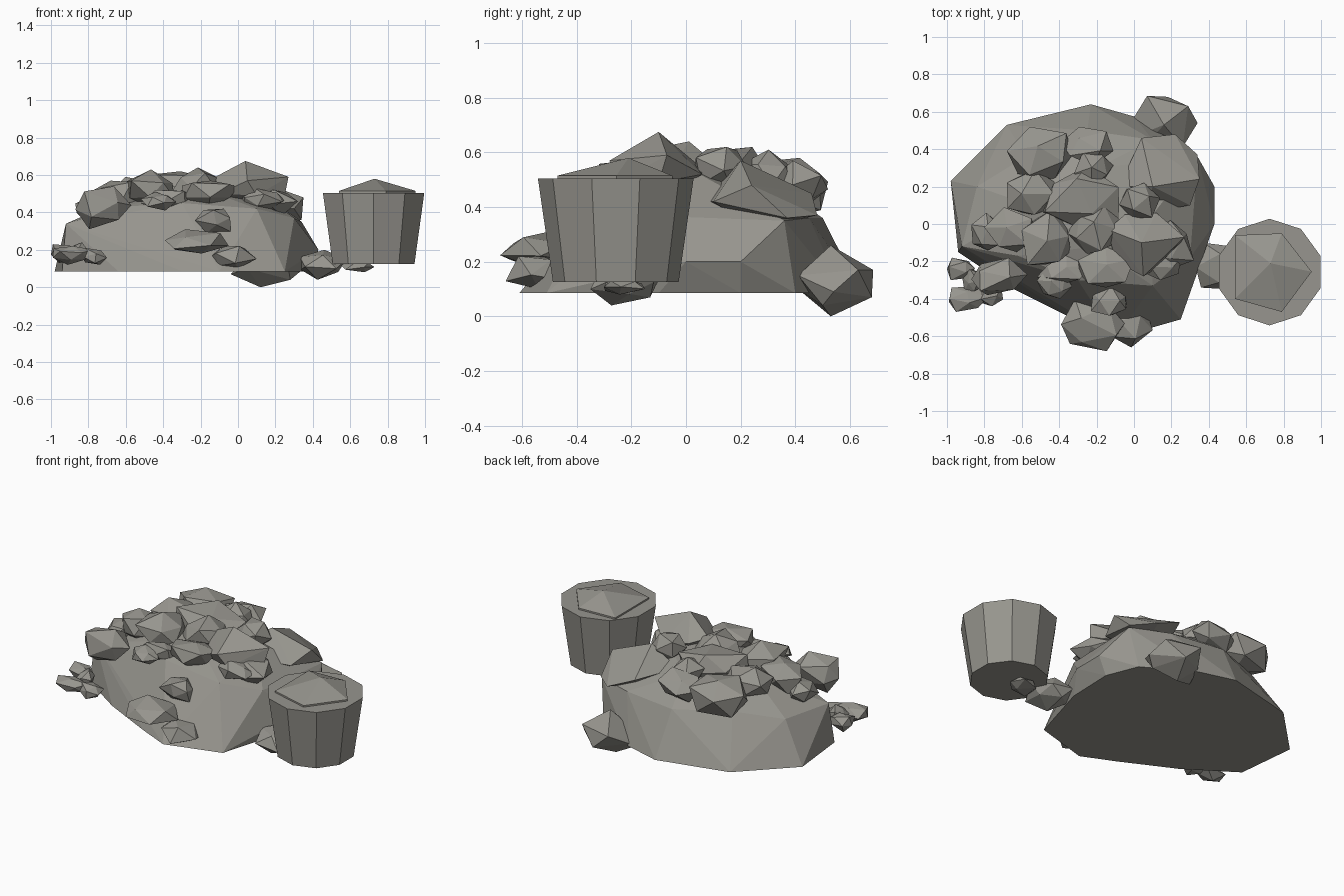
import bpy, bmesh, math, random
from mathutils import Vector, Matrix

random.seed(11)
stone = bpy.data.materials.new("stone_grey")
stone.diffuse_color = (0.31, 0.302, 0.272, 1)


def finish(bm, name):
    bmesh.ops.recalc_face_normals(bm, faces=bm.faces[:])
    me = bpy.data.meshes.new(name)
    bm.to_mesh(me)
    bm.free()
    ob = bpy.data.objects.new(name, me)
    bpy.context.collection.objects.link(ob)
    me.materials.append(stone)


def hull(points, name):
    bm = bmesh.new()
    for p in points:
        bm.verts.new(p)
    res = bmesh.ops.convex_hull(bm, input=bm.verts[:])
    loose = {g for g in res["geom_interior"] + res["geom_unused"] if isinstance(g, bmesh.types.BMVert)}
    bmesh.ops.delete(bm, geom=list(loose), context='VERTS')
    finish(bm, name)


def rock(name, x0, x1, y0, y1, z0, z1):
    """Angular stone: a jittered icosahedron fitted to a box."""
    bm = bmesh.new()
    bmesh.ops.create_icosphere(bm, subdivisions=1, radius=1)
    rot = Matrix.Rotation(random.uniform(0, 6.28), 3, 'Z') @ Matrix.Rotation(random.uniform(0, 6.28), 3, 'X')
    pts = [rot @ v.co * random.uniform(0.75, 1.2) for v in bm.verts]
    bm.free()
    lo = [min(p[i] for p in pts) for i in range(3)]
    hi = [max(p[i] for p in pts) for i in range(3)]
    box = ((x0, x1), (y0, y1), (z0, z1))
    hull([[b[0] + (p[i] - lo[i]) / (hi[i] - lo[i]) * (b[1] - b[0])
           for i, b in enumerate(box)] for p in pts], name)


# Mound with a flat underside
base = [(-.98, .23), (-.68, .53), (-.23, .64), (0, .575), (.3, .4), (.38, .2), (.37, -.1),
        (.25, -.51), (.1, -.55), (-.1, -.61), (-.3, -.52), (-.64, -.35), (-.94, -.15)]
mound = [(x, y, .085) for x, y in base]
mound += [(.43, .2, .2), (.43, 0, .2), (.34, .36, .35), (.3, -.18, .37), (.1, -.33, .42),
          (-.3, -.3, .45), (-.62, -.17, .43), (-.92, -.12, .34), (-.84, .2, .34), (-.58, .36, .38),
          (-.25, .5, .36), (.1, .45, .36), (-.55, .1, .5), (-.2, .3, .5), (.1, .05, .52), (-.2, -.12, .53)]
hull(mound, "rubble_mound")

# Largest stones
hull([(.16, .53, .26), (.07, .685, .17), (.18, .68, .07), (.29, .63, .17), (.34, .54, .09), (.26, .41, .15),
      (0, .57, .1), (-.04, .45, .07), (.12, .53, 0), (.28, .5, .04), (.05, .41, .1)], "back_stone")
hull([(.1, .2, .57), (-.08, .2, .46), (.04, .46, .45), (.34, .37, .36), (.3, .1, .42), (.05, .06, .42),
      (.22, .48, .37), (.35, .24, .48), (.15, .25, .32)], "shoulder_stone")
hull([(.04, -.1, .675), (.27, -.07, .59), (.25, -.1, .49), (-.14, -.03, .58), (-.1, -.2, .5), (.1, -.25, .49),
      (.12, .06, .52), (.05, -.28, .57), (-.05, .05, .55), (.05, -.1, .42)], "peak_stone")

# Loose stones around the foot: x, y and z extents
foot = [(.33, .58, -.35, -.10, .04, .20),
        (.55, .73, -.30, -.15, .08, .14), (-.39, -.05, -.68, -.40, .18, .31),
        (-.23, -.04, -.49, -.33, .29, .42), (-.15, .10, -.66, -.44, .10, .22),
        (-.99, -.78, -.47, -.33, .12, .22), (-1.0, -.85, -.30, -.18, .13, .23),
        (-.84, -.70, -.44, -.33, .12, .21), (-.92, -.80, -.36, -.24, .15, .24)]
for i, b in enumerate(foot):
    rock(f"foot_stone_{i + 1}", *b)

# Stones heaped on top
heap = [(-.87, -.57, -.38, -.18, .31, .54), (-.52, -.24, -.32, -.16, .41, .52),
        (-.49, -.08, -.01, .31, .43, .62), (-.68, -.33, .24, .52, .36, .58),
        (-.39, -.11, .31, .52, .40, .57), (.07, .32, -.25, .02, .38, .53),
        (-.80, -.52, -.15, .09, .38, .57), (-.60, -.34, -.22, .07, .42, .63),
        (-.36, -.06, -.16, .10, .45, .64), (-.30, 0, -.34, -.12, .42, .57),
        (-.68, -.42, .05, .29, .40, .59), (-.08, .14, .03, .22, .46, .62),
        (.02, .25, -.30, -.14, .42, .53), (-.52, -.33, -.40, -.22, .41, .51),
        (-.87, -.70, -.14, .06, .34, .48), (-.32, -.11, .20, .40, .44, .61)]
for i, b in enumerate(heap):
    rock(f"heap_stone_{i + 1}", *b)

# Ten-sided tapered bucket
bm = bmesh.new()
bmesh.ops.create_cone(bm, cap_ends=True, segments=10, radius1=.23, radius2=.285, depth=.38,
                      matrix=Matrix.Translation((.725, -.257, .315)))
finish(bm, "bucket")

# Low five-sided heap filling the bucket
fill = [(.54, -.06), (.79, -.05), (.95, -.255), (.79, -.47), (.54, -.40)]
hull([(x, y, z) for x, y in fill for z in (.49, .515)] + [(.73, -.21, .58)], "bucket_filling")
